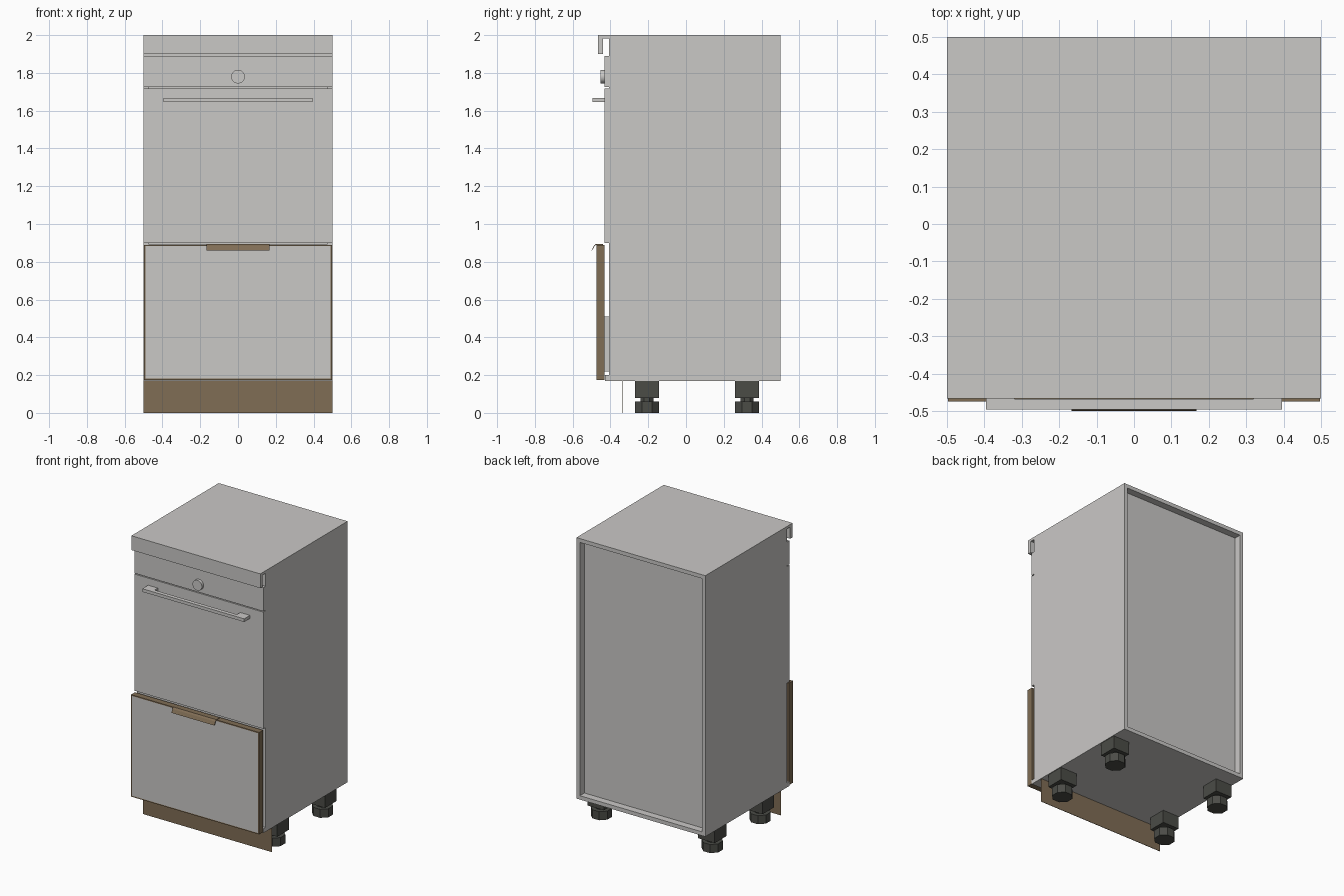
import bpy, bmesh, math
from mathutils import Matrix

if "Cube" in bpy.data.objects:
    bpy.data.objects.remove(bpy.data.objects["Cube"])


def material(name, rgb):
    m = bpy.data.materials.new(name)
    m.diffuse_color = (*rgb, 1)
    m.use_nodes = True
    m.node_tree.nodes["Principled BSDF"].inputs["Base Color"].default_value = m.diffuse_color
    return m


GREY = material("light_grey", (0.59, 0.58, 0.565))
BROWN = material("wood_brown", (0.215, 0.153, 0.09))
DARK = material("dark_grey", (0.07, 0.072, 0.062))


def finish(name, bm, *mats):
    bmesh.ops.recalc_face_normals(bm, faces=bm.faces)
    me = bpy.data.meshes.new(name)
    bm.to_mesh(me)
    bm.free()
    for m in mats:
        me.materials.append(m)
    ob = bpy.data.objects.new(name, me)
    bpy.context.collection.objects.link(ob)
    return ob


def add_box(bm, x, y, z):
    size = Matrix.Diagonal((x[1] - x[0], y[1] - y[0], z[1] - z[0], 1))
    mid = Matrix.Translation([(a[0] + a[1]) / 2 for a in (x, y, z)])
    bmesh.ops.create_cube(bm, size=1, matrix=mid @ size)


def box(name, x, y, z, mat=GREY):
    bm = bmesh.new()
    add_box(bm, x, y, z)
    return finish(name, bm, mat)


def add_cylinder(bm, r, depth, sides, matrix):
    bmesh.ops.create_cone(bm, cap_ends=True, segments=sides, radius1=r,
                          radius2=r, depth=depth, matrix=matrix)


def extrude_x(name, points, x0, x1, mat):
    """Sweep a closed (y, z) outline along x."""
    bm = bmesh.new()
    face = bm.faces.new([bm.verts.new((x0, y, z)) for y, z in points])
    new = bmesh.ops.extrude_face_region(bm, geom=[face])["geom"]
    bmesh.ops.translate(bm, vec=(x1 - x0, 0, 0),
                        verts=[v for v in new if isinstance(v, bmesh.types.BMVert)])
    return finish(name, bm, mat)


T = 0.027           # board thickness
FRONT = -0.407      # front edge of the carcass
INNER = (-0.5 + T, 0.5 - T)

# Carcass boards, with the back panel set in
for side, x in (("left", (-0.5, -0.5 + T)), ("right", (0.5 - T, 0.5))):
    box(side + "_side", x, (FRONT, 0.5), (0.17, 2.0))
box("top_board", INNER, (FRONT, 0.5), (2.0 - T, 2.0))
box("bottom_board", INNER, (FRONT, 0.5), (0.17, 0.17 + T))
box("bottom_front_strip", (-0.5, 0.5), (-0.43, FRONT), (0.17, 0.2))
box("back_panel", INNER, (0.435, 0.45), (0.17 + T, 2.0 - T))
box("middle_shelf", INNER, (FRONT, 0.435), (0.87, 0.895))

# Folded grip rail along the top front edge
extrude_x("top_grip_rail", [(FRONT, 2.0), (-0.467, 2.0), (-0.467, 1.9), (-0.44, 1.9),
                            (-0.44, 1.982), (FRONT, 1.982)], -0.5, 0.5, GREY)
box("upper_recess_panel", INNER, (FRONT, -0.395), (1.87, 1.98))

# Oven: control panel, door, knob and handle
box("control_panel", (-0.5, 0.5), (-0.432, FRONT), (1.724, 1.89))
box("oven_door", (-0.5, 0.5), (-0.432, FRONT), (0.9, 1.718))
bm = bmesh.new()
add_cylinder(bm, 0.036, 0.02, 32,
             Matrix.Translation((0, -0.442, 1.78)) @ Matrix.Rotation(math.pi / 2, 4, "X"))
knob = finish("oven_knob", bm, GREY)
bpy.context.view_layer.objects.active = knob
knob.select_set(True)
bpy.ops.object.shade_smooth_by_angle(angle=math.radians(35))
bm = bmesh.new()
add_box(bm, (-0.395, 0.395), (-0.496, -0.468), (1.646, 1.668))
for s in (-1, 1):
    add_box(bm, sorted((s * 0.395, s * 0.32)), (-0.468, -0.432), (1.646, 1.668))
finish("oven_handle", bm, GREY)

# Drawer front: brown edging, grey inset front face
bm = bmesh.new()
add_box(bm, (-0.497, 0.497), (-0.475, -0.432), (0.175, 0.89))
front = min(bm.faces, key=lambda f: f.calc_center_median().y)
bmesh.ops.inset_region(bm, faces=[front], thickness=0.011)
front.material_index = 1
finish("drawer_front", bm, BROWN, GREY)

# Drawer box behind the front
box("drawer_back_plate", (-0.46, 0.46), (-0.432, -0.395), (0.22, 0.51))
box("drawer_bottom", (-0.46, 0.46), (-0.395, 0.38), (0.22, 0.235))

# Bent pull tab on the drawer's top edge
extrude_x("drawer_pull_tab", [(-0.44, 0.89), (-0.44, 0.893), (-0.478, 0.893), (-0.489, 0.883),
                              (-0.5, 0.86), (-0.497, 0.86), (-0.486, 0.881), (-0.476, 0.89)],
          -0.167, 0.167, BROWN)

# Thin plinth board under the cabinet
box("plinth", (-0.5, 0.5), (-0.339, -0.336), (0, 0.172), BROWN)

# Adjustable feet: square block, neck and eight-sided foot
for sx, side in ((-1, "left"), (1, "right")):
    for y, end in ((-0.207, "front"), (0.323, "back")):
        x = sx * 0.43
        bm = bmesh.new()
        add_box(bm, (x - 0.064, x + 0.064), (y - 0.064, y + 0.064), (0.08, 0.17))
        turn = Matrix.Rotation(math.pi / 8, 4, "Z")
        add_cylinder(bm, 0.038, 0.03, 8, Matrix.Translation((x, y, 0.07)) @ turn)
        add_cylinder(bm, 0.069, 0.06, 8, Matrix.Translation((x, y, 0.03)) @ turn)
        finish(f"{end}_{side}_foot", bm, DARK)
